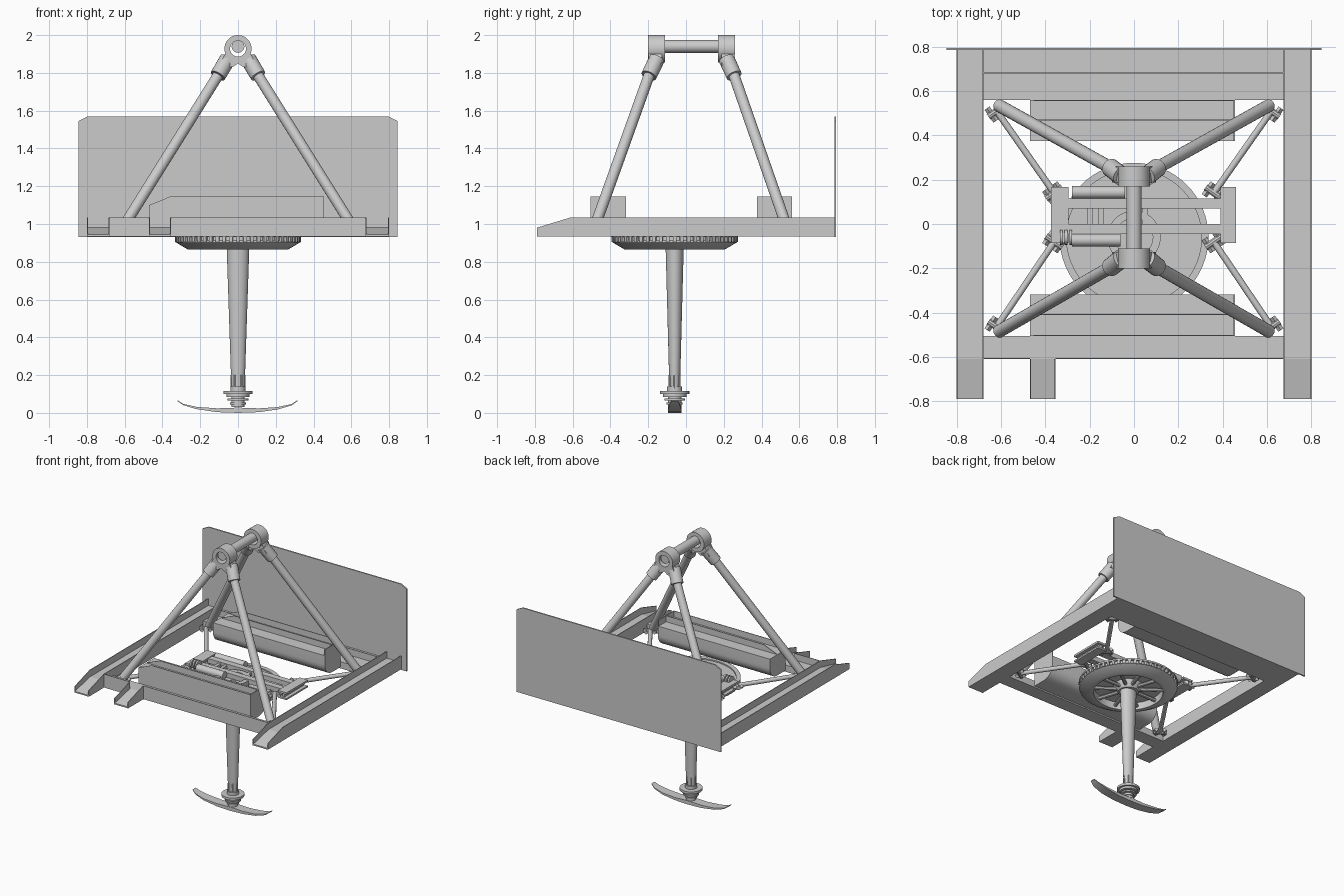
import bpy, bmesh, math
from mathutils import Vector, Matrix

if "Cube" in bpy.data.objects:
    bpy.data.objects.remove(bpy.data.objects["Cube"])


def finish(name, bm, smooth=False):
    bmesh.ops.recalc_face_normals(bm, faces=bm.faces)
    me = bpy.data.meshes.new(name)
    bm.to_mesh(me)
    bm.free()
    ob = bpy.data.objects.new(name, me)
    bpy.context.collection.objects.link(ob)
    if smooth:
        bpy.ops.object.select_all(action='DESELECT')
        ob.select_set(True)
        bpy.context.view_layer.objects.active = ob
        bpy.ops.object.shade_smooth_by_angle(angle=math.radians(35))
    return ob


def prism(name, pts, a, b, axis='x', smooth=False):
    """Extrude a 2D outline from a to b; outline is (y,z) for x, (x,z) for y, (x,y) for z."""
    put = {'x': lambda p, t: (t, p[0], p[1]),
           'y': lambda p, t: (p[0], t, p[1]),
           'z': lambda p, t: (p[0], p[1], t)}[axis]
    bm = bmesh.new()
    lo = [bm.verts.new(put(p, a)) for p in pts]
    hi = [bm.verts.new(put(p, b)) for p in pts]
    n = len(pts)
    bm.faces.new(lo)
    bm.faces.new(hi)
    for i in range(n):
        j = (i + 1) % n
        bm.faces.new((lo[i], lo[j], hi[j], hi[i]))
    return finish(name, bm, smooth)


def box(name, x0, x1, y0, y1, z0, z1):
    return prism(name, [(x0, y0), (x1, y0), (x1, y1), (x0, y1)], z0, z1, 'z')


def tube(name, p, q, r, r2=None, n=20):
    p, q = Vector(p), Vector(q)
    d = q - p
    m = Matrix.Translation((p + q) / 2) @ d.to_track_quat('Z', 'Y').to_matrix().to_4x4()
    bm = bmesh.new()
    bmesh.ops.create_cone(bm, cap_ends=True, segments=n, radius1=r,
                          radius2=r if r2 is None else r2, depth=d.length, matrix=m)
    return finish(name, bm, True)


def ring(name, profile, centre, n=48, axis='z', sy=1):
    """Revolve a closed (radius, height) profile around an axis."""
    bm = bmesh.new()
    rows = []
    for i in range(n):
        a = 2 * math.pi * i / n
        c, s = math.cos(a), math.sin(a) * sy
        rows.append([bm.verts.new(Vector(centre) + Vector(
            (r * c, r * s, h) if axis == 'z' else (r * c, h, r * s))) for r, h in profile])
    k = len(profile)
    for i in range(n):
        u, v = rows[i], rows[(i + 1) % n]
        for j in range(k):
            bm.faces.new((u[j], v[j], v[(j + 1) % k], u[(j + 1) % k]))
    return finish(name, bm, True)


T = 0.005            # sheet wall thickness
Z0, Z1, Z2 = 0.935, 0.985, 1.035
CY = -0.06           # post centre line

# Back plate with clipped top corners
prism("back_plate", [(-.845, .93), (.845, .93), (.845, 1.545), (.795, 1.57),
                     (-.795, 1.57), (-.845, 1.545)], .785, .795, 'y')

# Lengthwise beams with ramped front ends and upright side sheets
def beam(name, x0, x1, y1):
    prism(name, [(-.79, Z0), (y1, Z0), (y1, Z1), (-.61, Z1), (-.79, .945)], x0, x1)
    side = [(-.79, .945), (-.61, Z1), (y1, Z1), (y1, Z2), (-.61, Z2), (-.79, .98)]
    prism(name + "_left_wall", side, x0, x0 + T)
    prism(name + "_right_wall", side, x1 - T, x1)

beam("left_beam", -.80, -.68, .785)
beam("right_beam", .675, .80, .785)
beam("short_front_beam", -.47, -.355, -.61)

# Cross beams and their sheets
box("front_cross_beam", -.68, .675, -.61, -.505, Z0, Z1)
box("back_cross_beam", -.68, .675, .56, .785, Z0, Z1)
box("front_wall_left", -.68, -.47, -.61, -.61 + T, Z1, Z2)
box("front_wall_right", -.355, .675, -.61, -.61 + T, Z1, Z2)
box("back_wall", -.68, .675, .68, .68 + T, Z1, Z2)

# Tanks front and back: rounded lower edge, raised sheets on top
for tag, yo, yi in (("front", -.505, -.318), ("back", .56, .375)):
    s = 1 if yi > yo else -1
    R = .085
    arc = [(yi - s * R * (1 - math.sin(a)), .945 + R - R * math.cos(a))
           for a in [i * math.pi / 16 for i in range(9)]]
    prism(tag + "_tank", [(yo, .945)] + arc + [(yi, 1.10), (yo, 1.10)], -.47, .455, 'x', True)
    sheet = [(-.47, 1.10), (.455, 1.10), (.455, 1.145), (-.36, 1.145)]
    ym = (yo + yi) / 2
    prism(tag + "_tank_wall", sheet, ym, ym + T, 'y')
    prism(tag + "_tank_edge_wall", sheet, yo, yo + s * T, 'y')
    box(tag + "_tank_end_wall", .45, .455, min(yo, yi), max(yo, yi), 1.10, 1.145)

# Pyramid frame: hubs, sockets, legs, top bar
for tag, yh, yf in (("front", -.155, -.485), ("back", .215, .535)):
    s = 1 if yh > 0 else -1
    ring(tag + "_hub", [(.042, -.045), (.072, -.045), (.072, .045), (.042, .045)],
         (0, yh, 1.928), 32, 'y')
    for side, sx in (("left", -1), ("right", 1)):
        foot = Vector((sx * .61, yf, .98))
        top = Vector((sx * .055, yh, 1.872))
        elbow = Vector((sx * .035, yh, 1.90)).lerp(foot, .125)
        tube(f"{tag}_{side}_socket", top, elbow, .043, .042)
        tube(f"{tag}_{side}_leg", elbow, foot, .029)
    prism(tag + "_hub_web", [(-.068, 1.90), (-.04, 1.88), (.04, 1.88), (.068, 1.90),
                             (.10, 1.84), (.03, 1.83), (0, 1.85), (-.03, 1.83), (-.10, 1.84)],
          yh - .036 + s * .008, yh + .036 + s * .008, 'y')
tube("top_bar", (0, -.19, 1.94), (0, .25, 1.94), .034)

# Bevelled ring gear: rim, closed top plate, lip, teeth and spokes
ring("gear_rim", [(.235, .865), (.265, .865), (.33, .903), (.32, .912), (.32, .933), (.235, .933)],
     (0, CY, 0), 64)
tube("gear_top_plate", (0, CY, .918), (0, CY, .934), .30, n=64)
ring("gear_lip", [(.305, .93), (.336, .93), (.336, .942), (.305, .942)], (0, CY, 0), 64)
bm = bmesh.new()
for i in range(56):
    m = (Matrix.Translation((0, CY, 0)) @ Matrix.Rotation(2 * math.pi * i / 56, 4, 'Z')
         @ Matrix.Translation((.323, 0, .918)) @ Matrix.Diagonal((.022, .018, .026, 1)))
    bmesh.ops.create_cube(bm, size=1, matrix=m)
finish("gear_teeth", bm)
for i in range(10):
    a = 2 * math.pi * i / 10
    c, s = math.cos(a), math.sin(a)
    tube(f"gear_spoke_{i}", (.04 * c, CY + .04 * s, .893), (.245 * c, CY + .245 * s, .893), .013, n=8)
ring("gear_hub", [(.02, .87), (.07, .87), (.11, .935), (.11, .955), (.02, .955)], (0, CY, 0))

# Tapered oval post with stacked collars
ring("post", [(.001, .12), (.033, .12), (.038, .22), (.06, .88), (.001, .88)],
     (0, CY, 0), 32, sy=.8)
for i, (r, a, b) in enumerate(((.04, .115, .14), (.078, .10, .117), (.062, .085, .10),
                              (.035, .03, .085), (.055, .065, .075), (.042, .045, .055))):
    tube(f"post_collar_{i}", (0, CY, a), (0, CY, b), r, n=24)
for i in range(6):
    a = math.pi * i / 3
    x, y = .036 * math.cos(a), CY + .031 * math.sin(a)
    tube(f"post_rib_{i}", (x, y, .13), (x, y, .20), .005, n=8)

# Curved foot blade, narrower at its upturned tips
bm = bmesh.new()
prev = None
path = [(-.32, .066, .018), (-.29, .045, .028), (-.22, .024, .035), (-.11, .008, .035),
        (0, .004, .035), (.11, .008, .035), (.21, .022, .035), (.285, .044, .028), (.315, .066, .018)]
for x, z, w in path:
    t = .004 + .024 * (1 - abs(x) / .33)
    zb = max(z - .004, 0)
    row = [bm.verts.new((x, CY + y, h)) for y, h in ((-w, zb), (w, zb), (w, zb + t), (-w, zb + t))]
    if prev:
        for j in range(4):
            bm.faces.new((prev[j], prev[(j + 1) % 4], row[(j + 1) % 4], row[j]))
    else:
        bm.faces.new(row)
    prev = row
bm.faces.new(prev)
finish("foot_blade", bm, True)

# Steering mechanism above the gear
for tag, x0, x1 in (("left", -.375, -.295), ("right", .39, .46)):
    box(tag + "_carriage_top", x0, x1, -.085, .168, .985, 1.0)
    box(tag + "_carriage_bottom", x0, x1, -.085, .168, .945, .957)
    box(tag + "_carriage_web", x0 + .025, x1 - .025, -.07, .155, .957, .985)
box("back_rail", -.30, .40, .07, .115, .96, .995)
box("front_rail", -.30, .40, -.045, 0, .96, .995)
for i, x in enumerate((-.20, -.15, .05)):
    box(f"rail_tie_{i}", x - .012, x + .012, 0, .07, .965, .985)
tube("back_motor", (-.28, .143, .985), (-.04, .143, .985), .028)
tube("front_motor", (-.28, -.073, .985), (-.06, -.073, .985), .028)
ring("swivel_ring", [(.085, .95), (.12, .95), (.12, .985), (.085, .985)], (0, CY, 0))
for i in range(3):
    tube(f"motor_coupling_{i}", (-.335 + i * .022, -.06, 1.0), (-.323 + i * .022, -.06, 1.0), .034, n=16)

# Diagonal stay rods with end clevises
for sx, tx in ((-1, "left"), (1, "right")):
    for ty, yo, yi in (("front", -.465, -.08), ("back", .51, .14)):
        a, b = Vector((sx * .62, yo, .965)), Vector((sx * .36, yi, .965))
        tube(f"{ty}_{tx}_stay", a, b, .015, n=12)
        d = (b - a).normalized()
        n = Vector((-d.y, d.x, 0))
        for k, p in (("outer", a), ("inner", b)):
            tube(f"{ty}_{tx}_{k}_pin", p - n * .045, p + n * .045, .016, n=10)
            for e in (-1, 1):
                c = p + n * e * .028
                tube(f"{ty}_{tx}_{k}_lug_{e}", c - d * .035, c + d * .035, .014, n=4)
